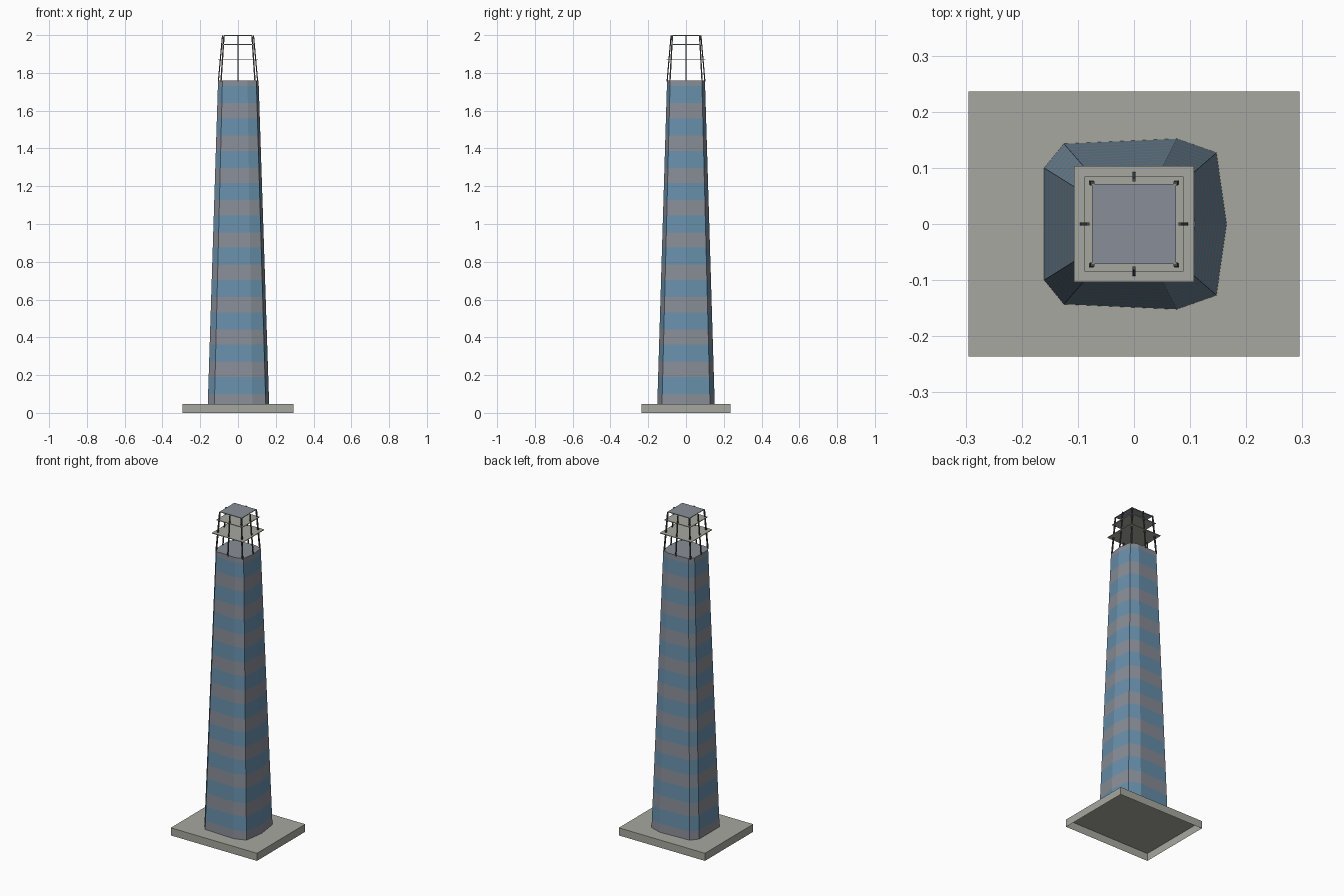
import bpy, bmesh
from mathutils import Vector

cube = bpy.data.objects.get("Cube")
if cube:
    bpy.data.objects.remove(cube, do_unlink=True)


def material(name, rgb):
    m = bpy.data.materials.new(name)
    m.use_nodes = True
    m.diffuse_color = (*rgb, 1)
    m.node_tree.nodes["Principled BSDF"].inputs["Base Color"].default_value = (*rgb, 1)
    return m


STONE = material("pale stone", (0.39, 0.39, 0.35))
GLASS = material("blue glass", (0.14, 0.28, 0.41))
GREY = material("cool grey", (0.25, 0.27, 0.31))
STEEL = material("dark steel", (0.07, 0.07, 0.075))


def finish(name, bm, *mats):
    mesh = bpy.data.meshes.new(name)
    bm.to_mesh(mesh)
    bm.free()
    for m in mats:
        mesh.materials.append(m)
    ob = bpy.data.objects.new(name, mesh)
    bpy.context.collection.objects.link(ob)
    return ob


def box(name, size, z, mat, open_bottom=False):
    """Box resting with its underside at height z."""
    bm = bmesh.new()
    bmesh.ops.create_cube(bm, size=1)
    for v in bm.verts:
        v.co = Vector((v.co.x * size[0], v.co.y * size[1], (v.co.z + 0.5) * size[2] + z))
    if open_bottom:
        under = [f for f in bm.faces if f.normal.z < -0.5]
        bmesh.ops.delete(bm, geom=under, context='FACES_ONLY')
    return finish(name, bm, mat)


def post(name, foot, head, width):
    """Square bar between two points."""
    foot, head = Vector(foot), Vector(head)
    bm = bmesh.new()
    bmesh.ops.create_cube(bm, size=1)
    for v in bm.verts:
        end = head if v.co.z > 0 else foot
        v.co = end + Vector((v.co.x * width, v.co.y * width, 0))
    return finish(name, bm, STEEL)


# Plinth, hollow underneath
PLINTH_TOP = 0.047
box("plinth", (0.59, 0.472, PLINTH_TOP), 0, STONE, open_bottom=True)

# Tapered shaft with alternating floor bands
SHAFT_TOP, TAPER = 1.76, 0.66
half = [(0.165, 0), (0.147, 0.127), (0.076, 0.152), (-0.125, 0.143), (-0.16, 0.10)]
outline = half + [(x, -y) for x, y in reversed(half[1:])]
levels = [PLINTH_TOP]
for i in range(10):
    start = 0.10 + 0.1711 * i
    levels += [start, start + 0.09]
levels.append(SHAFT_TOP)

bm = bmesh.new()
rings = []
for z in levels:
    s = 1 - (1 - TAPER) * (z - PLINTH_TOP) / (SHAFT_TOP - PLINTH_TOP)
    rings.append([bm.verts.new((x * s, y * s, z)) for x, y in outline])
n = len(outline)
for band, (low, high) in enumerate(zip(rings, rings[1:])):
    for k in range(n):
        j = (k + 1) % n
        face = bm.faces.new((low[k], low[j], high[j], high[k]))
        face.material_index = band % 2
bm.faces.new(rings[-1])
finish("shaft", bm, GREY, GLASS)

# Crown platforms and roof
box("lower_platform", (0.214, 0.206, 0.004), 1.868, STONE)
box("upper_platform", (0.176, 0.17, 0.004), 1.948, STONE)
box("crown_roof", (0.15, 0.143, 0.004), 1.996, GREY)

# Leaning crown posts at the corners and the middle of each side
for sx in (-1, 0, 1):
    for sy in (-1, 0, 1):
        if sx and sy:
            post("corner_post", (sx * 0.09, sy * 0.085, SHAFT_TOP - 0.005),
                 (sx * 0.074, sy * 0.072, 1.998), 0.007)
        elif sx or sy:
            post("side_post", (sx * 0.104, sy * 0.1, SHAFT_TOP - 0.005),
                 (sx * 0.082, sy * 0.079, 1.998), 0.006)
